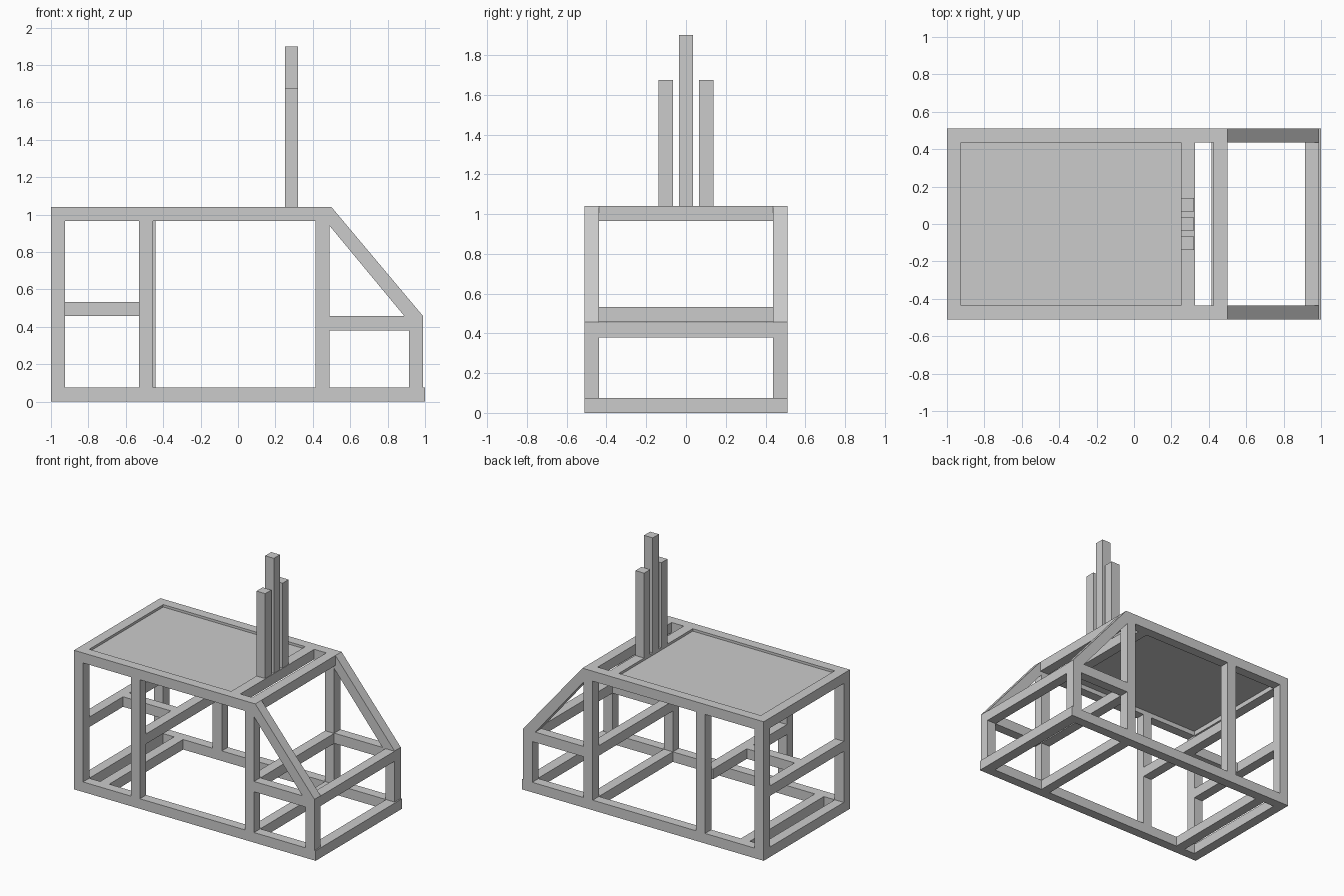
import bpy, bmesh

if "Cube" in bpy.data.objects:
    bpy.data.objects.remove(bpy.data.objects["Cube"])

T = 0.075          # beam thickness
Y0, Y1 = 0.437, 0.51   # inner and outer side planes


def box(name, x, y, z):
    """Axis-aligned box from (min, max) pairs."""
    bm = bmesh.new()
    bmesh.ops.create_cube(bm, size=1)
    for v in bm.verts:
        v.co = [r[0] if c < 0 else r[1] for c, r in zip(v.co, (x, y, z))]
    return finish(name, bm)


def finish(name, bm):
    bmesh.ops.recalc_face_normals(bm, faces=bm.faces)
    me = bpy.data.meshes.new(name)
    bm.to_mesh(me)
    bm.free()
    ob = bpy.data.objects.new(name, me)
    bpy.context.collection.objects.link(ob)
    return ob


def prism(name, pts, y):
    """Profile in x-z, extruded along y."""
    bm = bmesh.new()
    f = bm.faces.new([bm.verts.new((px, y[0], pz)) for px, pz in pts])
    ext = bmesh.ops.extrude_face_region(bm, geom=[f])
    for v in ext["geom"]:
        if isinstance(v, bmesh.types.BMVert):
            v.co.y = y[1]
    return finish(name, bm)


# Both side frames
for side, y, post_x in (("front", (-Y1, -Y0), -0.53), ("back", (Y0, Y1), -0.515)):
    box(f"{side}_floor_rail", (-1, 0.99), y, (0, T))
    prism(f"{side}_roof_rail", [(-1, 0.965), (0.49, 0.965), (0.56, 0.965), (0.5, 1.04), (-1, 1.04)], y)
    box(f"{side}_end_post", (-1, -0.925), y, (T, 0.965))
    box(f"{side}_middle_post", (post_x, post_x + T), y, (T, 0.965))
    box(f"{side}_windscreen_post", (0.415, 0.49), y, (T, 0.965))
    box(f"{side}_nose_post", (0.915, 0.99), y, (T, 0.38))
    box(f"{side}_nose_rail", (0.49, 0.99), y, (0.38, 0.457))
    prism(f"{side}_sloped_rail", [(0.49, 0.94), (0.89, 0.457), (0.99, 0.457), (0.5, 1.04), (0.49, 1.04)], y)

# Cross beams running between the sides: name, x start, z start
for name, x, z in (
    ("floor_end_beam", -1, 0),
    ("floor_second_beam", -0.835, 0),
    ("floor_middle_beam", 0.415, 0),
    ("end_waist_beam", -1, 0.457),
    ("middle_waist_beam", -0.53, 0.457),
    ("dash_beam", 0.415, 0.38),
    ("nose_beam", 0.915, 0.38),
    ("roof_end_beam", -1, 0.965),
    ("roof_stack_beam", 0.25, 0.965),
    ("roof_windscreen_beam", 0.425, 0.965),
):
    box(name, (x, x + T), (-Y0, Y0), (z, z + T))
box("floor_nose_beam", (0.92, 1.0), (-Y1, Y1), (0, T))

# Centre beam linking the two waist beams
box("waist_link_beam", (-0.925, -0.53), (-T / 2, T / 2), (0.457, 0.532))

# Recessed roof panel
box("roof_panel", (-0.925, 0.25), (-Y0, Y0), (1.0, 1.022))

# Three upright stacks
for name, y, top in (("left_stack", -0.102, 1.675), ("centre_stack", 0, 1.9), ("right_stack", 0.102, 1.675)):
    box(name, (0.25, 0.322), (y - 0.036, y + 0.036), (1.04, top))
